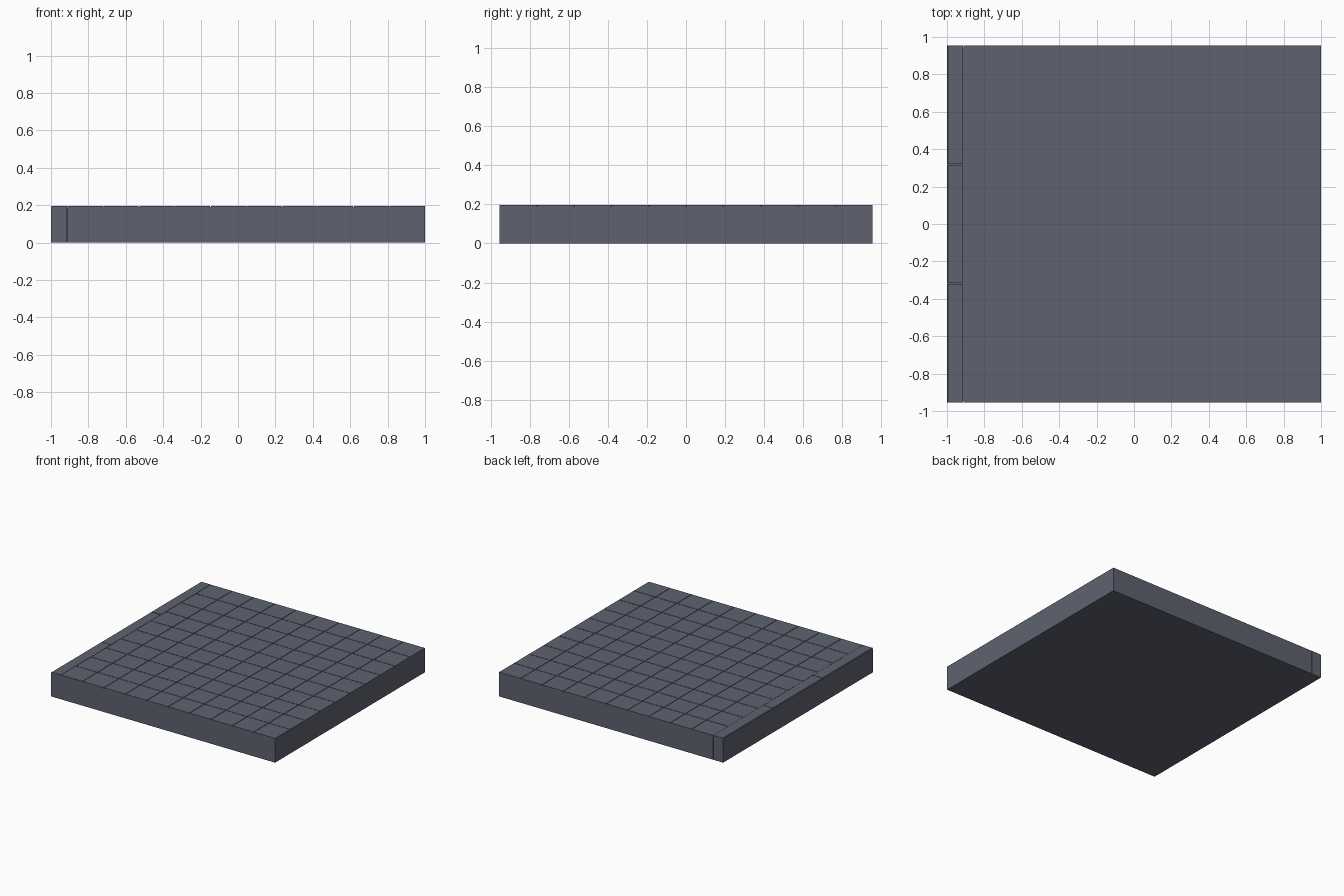
import bpy, bmesh, random
from mathutils import Matrix, Vector

if "Cube" in bpy.data.objects:
    bpy.data.objects.remove(bpy.data.objects["Cube"])

random.seed(4)
X0, X1, Y, TOP = -0.911, 1.0, 0.955, 0.196   # paved area and height
N, GAP = 10, 0.004
STEP = (X1 - X0) / N

stone = bpy.data.materials.new("slate grey stone")
stone.diffuse_color = (0.112, 0.124, 0.160, 1)
stone.use_nodes = True
stone.node_tree.nodes["Principled BSDF"].inputs["Base Color"].default_value = stone.diffuse_color


def box(bm, lo, hi):
    lo, hi = Vector(lo), Vector(hi)
    m = Matrix.Translation((lo + hi) / 2) @ Matrix.Diagonal((*(hi - lo), 1))
    return bmesh.ops.create_cube(bm, size=1, matrix=m)["verts"]


def finish(bm, name):
    me = bpy.data.meshes.new(name)
    bm.to_mesh(me)
    bm.free()
    me.materials.append(stone)
    ob = bpy.data.objects.new(name, me)
    bpy.context.collection.objects.link(ob)
    return ob


# Solid bed below the paving
bm = bmesh.new()
box(bm, (X0, -Y, 0), (X1, Y, TOP - 0.006))
finish(bm, "paving_bed")

# Square pavers with narrow joints, flush with the outer sides
bm = bmesh.new()
for i in range(N):
    for j in range(N):
        xa, ya = X0 + i * STEP, -Y + j * STEP
        box(bm, (xa + (GAP / 2 if i else 0), ya + (GAP / 2 if j else 0), TOP - 0.006),
            (xa + STEP - (GAP / 2 if i < N - 1 else 0),
             min(ya + STEP, Y) - (GAP / 2 if j < N - 1 else 0), TOP))
finish(bm, "pavers")

# Three kerb stones along the left side with eased top edges
bm = bmesh.new()
L = 2 * Y / 3
for k in range(3):
    ya = -Y + k * L
    vs = box(bm, (-1, ya + (0.002 if k else 0), 0),
             (X0 - 0.002, ya + L - (0.002 if k < 2 else 0), TOP + random.uniform(0, 0.002)))
    edge = [e for e in bm.edges if all(v in vs and v.co.z > 0.1 and v.co.x < -0.99 for v in e.verts)]
    bmesh.ops.bevel(bm, geom=edge, offset=0.005, segments=1, affect='EDGES')
finish(bm, "kerb_stones")

# Infill behind the kerb joints
bm = bmesh.new()
box(bm, (-0.996, -Y + 0.01, 0), (X0, Y - 0.01, TOP - 0.008))
finish(bm, "kerb_core")
